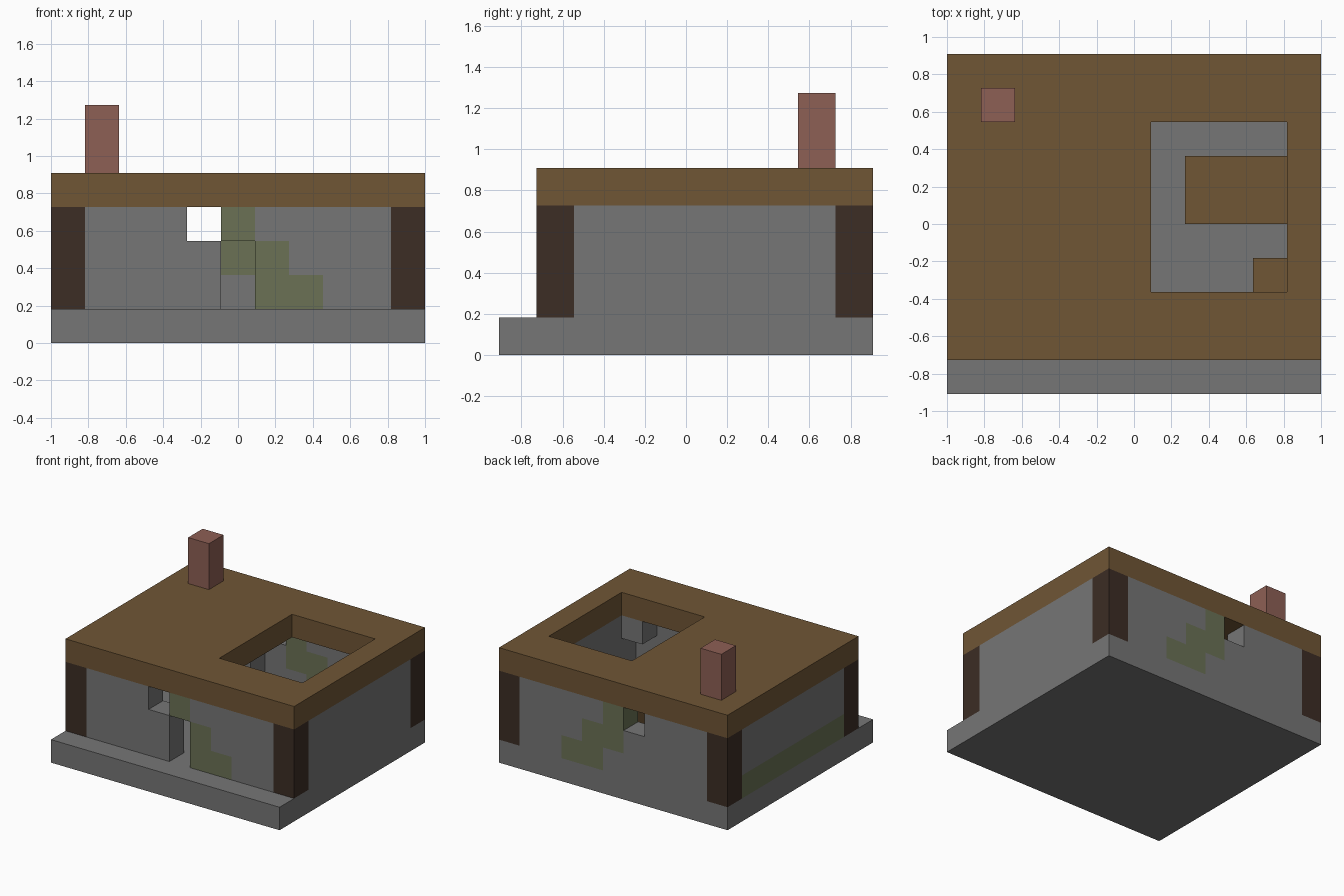
import bpy
import bmesh
from mathutils import Vector

U = 2 / 11                      # one building block
ORIGIN = Vector((-1, -5 * U, 0))

cube = bpy.data.objects.get("Cube")
if cube:
    bpy.data.objects.remove(cube)


def material(name, rgb):
    mat = bpy.data.materials.new(name)
    mat.use_nodes = True
    mat.diffuse_color = (*rgb, 1)
    mat.node_tree.nodes["Principled BSDF"].inputs["Base Color"].default_value = (*rgb, 1)
    return mat


STONE = material("stone grey", (0.18, 0.18, 0.18))
MOSS = material("mossy stone", (0.145, 0.165, 0.09))
PLANK = material("plank brown", (0.16, 0.092, 0.036))
LOG = material("dark log", (0.045, 0.026, 0.018))
BRICK = material("brick red", (0.27, 0.115, 0.09))

# Corner signs of a block face, turned to each of the six directions
QUAD = ((-1, -1), (1, -1), (1, 1), (-1, 1))


def build(name, low, high, mats, rule=lambda x, y, z: 0):
    """Blocks from low to high; rule gives a material slot, or None for a gap."""
    cells = {}
    for x in range(low[0], high[0]):
        for y in range(low[1], high[1]):
            for z in range(low[2], high[2]):
                slot = rule(x, y, z)
                if slot is not None:
                    cells[x, y, z] = slot
    bm = bmesh.new()
    for cell, slot in cells.items():
        for axis in range(3):
            for sign in (-1, 1):
                beside = list(cell)
                beside[axis] += sign
                if tuple(beside) in cells:
                    continue
                corners = []
                for a, b in QUAD[::sign]:
                    p = Vector(cell) + Vector((0.5, 0.5, 0.5))
                    p[axis] += sign / 2
                    p[(axis + 1) % 3] += a / 2
                    p[(axis + 2) % 3] += b / 2
                    corners.append(bm.verts.new(ORIGIN + p * U))
                bm.faces.new(corners).material_index = slot
    # Join the blocks and merge flat areas of one colour
    bmesh.ops.remove_doubles(bm, verts=bm.verts, dist=0.001)
    bmesh.ops.dissolve_limit(bm, angle_limit=0.01, verts=bm.verts,
                             edges=bm.edges, delimit={'MATERIAL'})
    mesh = bpy.data.meshes.new(name)
    bm.to_mesh(mesh)
    bm.free()
    for mat in mats:
        mesh.materials.append(mat)
    obj = bpy.data.objects.new(name, mesh)
    bpy.context.collection.objects.link(obj)
    return obj


def pattern(rows, axis, start):
    """Rule from rows of s (stone), m (moss) and . (gap), top row first."""
    def rule(x, y, z):
        return {"s": 0, "m": 1, ".": None}[rows[3 - z][(x, y)[axis] - start]]
    return rule


# Foundation with a step along the front
build("foundation", (0, 0, 0), (11, 10, 1), [STONE])

# Walls with door, windows and moss
WALL = [STONE, MOSS]
build("front_wall", (1, 1, 1), (10, 2, 4), WALL,
      pattern(["sss.mssss", "ssss.msss", "ssss.mmss"], 0, 1))
build("back_wall", (1, 9, 1), (10, 10, 4), WALL,
      pattern(["sss.mssss", "ssssmmsss", "sssssmmss"], 0, 1))
build("right_wall", (0, 2, 1), (1, 9, 4), WALL,
      pattern(["s" * 7, "s" * 7, "m" * 7], 1, 2))
build("left_wall", (10, 2, 1), (11, 9, 4), [STONE])

# Corner posts
for side, x in (("right", 0), ("left", 10)):
    for end, y in (("front", 1), ("back", 9)):
        build(f"{end}_{side}_post", (x, y, 1), (x + 1, y + 1, 4), [LOG])

# Flat roof with a broken opening
build("roof", (0, 1, 4), (11, 10, 5), [PLANK],
      lambda x, y, z: None if 6 <= x < 10 and 3 <= y < 8 else 0)
build("chimney", (1, 8, 5), (2, 9, 7), [BRICK])

# Inside: fallen planks, hearth and a stone under the roof
build("fallen_planks", (7, 5, 1), (10, 7, 2), [PLANK])
build("fallen_plank_block", (9, 3, 1), (10, 4, 2), [PLANK])
build("hearth", (1, 8, 1), (4, 9, 3), [STONE])
build("corner_stone", (9, 2, 3), (10, 3, 4), [STONE])
